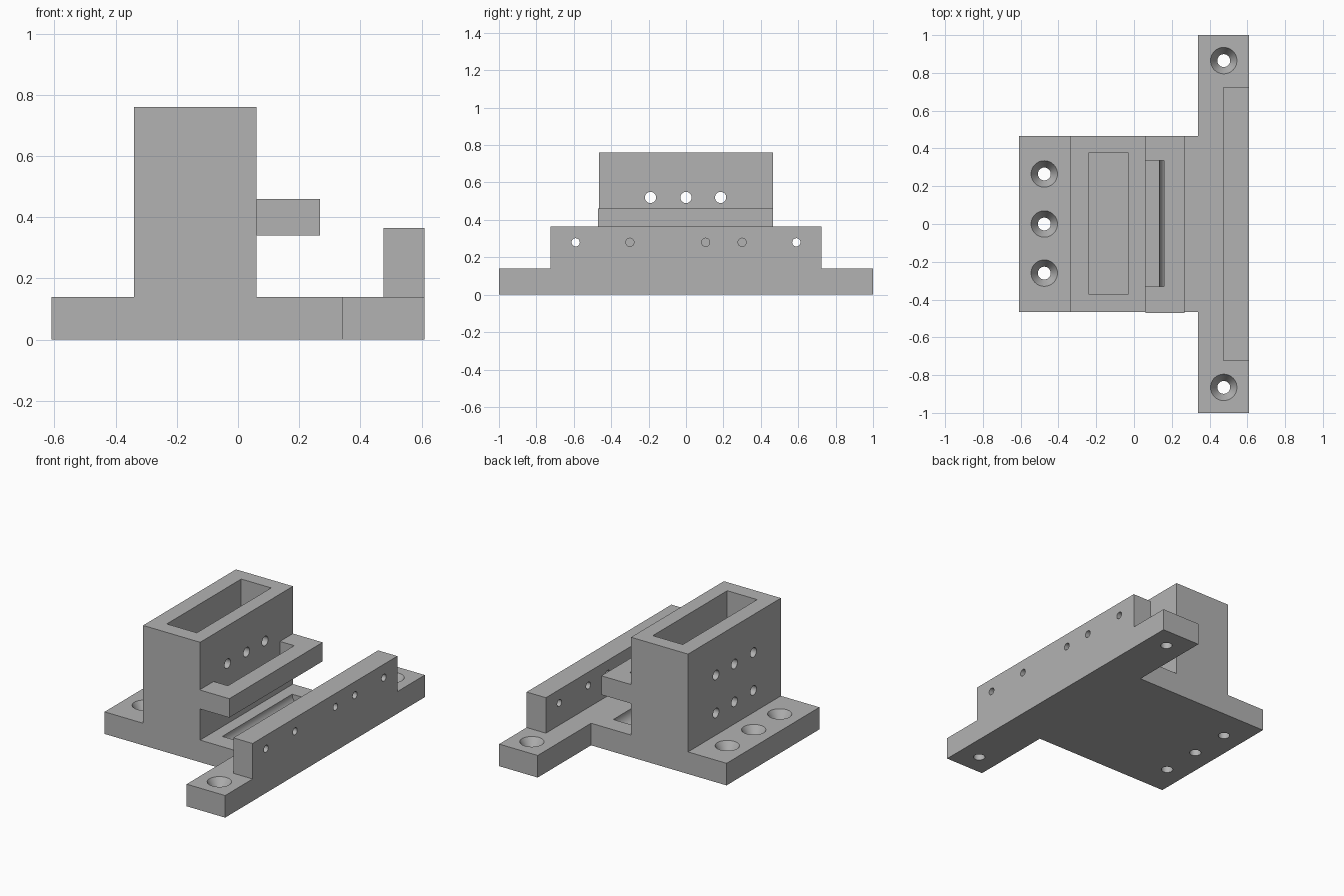
import bpy
import math

cube = bpy.data.objects.get("Cube")
if cube:
    bpy.data.objects.remove(cube, do_unlink=True)

grey = bpy.data.materials.new("plain grey")
grey.use_nodes = True
COLOUR = (0.45, 0.45, 0.45, 1)
grey.diffuse_color = COLOUR
grey.node_tree.nodes["Principled BSDF"].inputs["Base Color"].default_value = COLOUR


def box(name, x, y, z):
    """Box from (min, max) ranges."""
    bpy.ops.mesh.primitive_cube_add(size=1)
    ob = bpy.context.object
    ob.name = name
    ob.location = [(r[0] + r[1]) / 2 for r in (x, y, z)]
    ob.scale = [r[1] - r[0] for r in (x, y, z)]
    bpy.ops.object.transform_apply(location=True, rotation=True, scale=True)
    ob.data.materials.append(grey)
    return ob


def rod(name, centre, r1, r2, length, rotation=(0, 0, 0)):
    """Round cutter, straight or tapered."""
    bpy.ops.mesh.primitive_cone_add(vertices=48, radius1=r1, radius2=r2, depth=length,
                                    location=centre, rotation=rotation)
    ob = bpy.context.object
    ob.name = name
    ob.data.materials.append(grey)
    return ob


def combine(target, tool, operation):
    mod = target.modifiers.new(operation, 'BOOLEAN')
    mod.operation = operation
    mod.solver = 'EXACT'
    mod.object = tool
    bpy.context.view_layer.objects.active = target
    bpy.ops.object.modifier_apply(modifier=mod.name)
    bpy.data.objects.remove(tool, do_unlink=True)


ALONG_X = (0, math.pi / 2, 0)
ALONG_Y = (math.pi / 2, 0, 0)
PLATE = 0.14
HALF = 0.465

# Base plate with crossbar, rail and tower joined into one body
body = box("mount_body", (-0.61, 0.4), (-HALF, HALF), (0, PLATE))
for part in (
    box("crossbar", (0.34, 0.61), (-1, 1), (0, PLATE)),
    box("rail", (0.475, 0.61), (-0.725, 0.725), (0.05, 0.365)),
    box("tower", (-0.34, 0.06), (-HALF, HALF), (0.05, 0.76)),
):
    combine(body, part, 'UNION')

# Deep pocket in the tower
combine(body, box("pocket", (-0.24, -0.03), (-0.37, 0.375), (PLATE, 0.9)), 'DIFFERENCE')

# Two rows of cross holes through the tower
for z in (0.28, 0.52):
    for y in (-0.19, 0, 0.185):
        combine(body, rod("cross_hole", (-0.14, y, z), 0.03, 0.03, 0.5, ALONG_X), 'DIFFERENCE')

# Small holes through the rail
for y in (-0.59, -0.3, 0.105, 0.3, 0.59):
    combine(body, rod("rail_hole", (0.54, y, 0.28), 0.022, 0.022, 0.3, ALONG_X), 'DIFFERENCE')

# Countersunk mounting holes
for x, y in ((-0.475, 0.265), (-0.475, 0), (-0.475, -0.26), (0.475, 0.865), (0.475, -0.865)):
    combine(body, rod("screw_hole", (x, y, 0.07), 0.034, 0.034, 0.3), 'DIFFERENCE')
    combine(body, rod("countersink", (x, y, PLATE - 0.03), 0.034, 0.07, 0.06), 'DIFFERENCE')

# Round-bottomed groove in the plate under the shelf
combine(body, rod("groove", (0.2, 0, PLATE), 0.065, 0.065, 0.7, ALONG_Y), 'DIFFERENCE')

# Shelf with a slot against the tower
shelf = box("shelf", (0.06, 0.268), (-0.47, HALF), (0.34, 0.46))
combine(shelf, box("slot", (0, 0.16), (-0.33, 0.335), (0.2, 0.6)), 'DIFFERENCE')

for ob in (body, shelf):
    bpy.ops.object.select_all(action='DESELECT')
    ob.select_set(True)
    bpy.context.view_layer.objects.active = ob
    bpy.ops.object.shade_smooth_by_angle(angle=math.radians(30))
